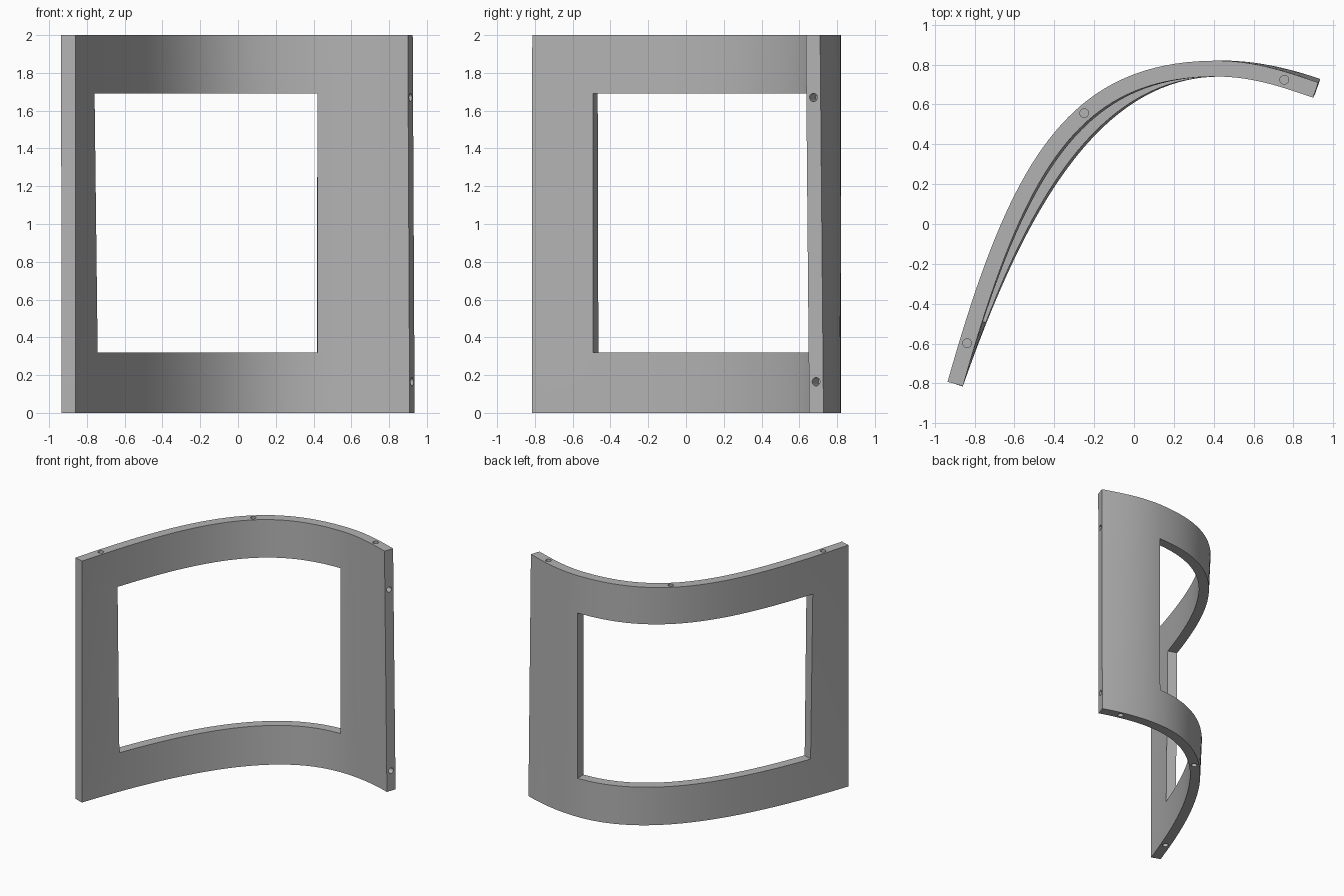
import bpy, bmesh
from mathutils import Vector, Matrix

cube = bpy.data.objects.get("Cube")
if cube:
    bpy.data.objects.remove(cube, do_unlink=True)

THICK = 0.08
LEVELS = [0, 0.32, 1.69, 2]
STEPS = [6, 36, 16]          # columns: left post, window span, right post

# Each edge curve: long bezier, short bezier, and where the left post ends
TOP = ([(-.8975, -.803), (-.587, .294), (-.31, .78), (.42, .78)],
       [(.42, .78), (.6, .78), (.762, .724), (.912, .672)], .104)
BOTTOM = ([(-.8975, -.803), (-.584, .094), (-.2, .77), (.42, .78)],
          [(.42, .78), (.59, .785), (.77, .743), (.922, .69)], .125)


def bezier(points, t):
    """Point and tangent of a cubic by repeated interpolation."""
    pts = [Vector((x, y, 0)) for x, y in points]
    while len(pts) > 2:
        pts = [a.lerp(b, t) for a, b in zip(pts, pts[1:])]
    return pts[0].lerp(pts[1], t), (pts[1] - pts[0]).normalized()


def station(curve, part, u):
    long, short, split = curve
    if part == 0:
        return bezier(long, split * u)
    if part == 1:
        return bezier(long, split + (1 - split) * u)
    return bezier(short, u)


def panel_point(part, u, z, side):
    """Point on the leaning panel; side -1 is concave, +1 convex."""
    ends = []
    for curve in (BOTTOM, TOP):
        p, d = station(curve, part, u)
        ends.append(p + Vector((-d.y, d.x, 0)) * side * THICK / 2)
    p = ends[0].lerp(ends[1], z / 2)
    p.z = z
    return p


# Curved panel with window opening
columns = [(part, i / n) for part, n in enumerate(STEPS) for i in range(n)] + [(2, 1)]
bm = bmesh.new()
grid = {(c, r, s): bm.verts.new(panel_point(*columns[c], z, s))
        for c in range(len(columns)) for r, z in enumerate(LEVELS) for s in (-1, 1)}


def solid(c, r):
    inside = 0 <= c < len(columns) - 1 and 0 <= r < len(LEVELS) - 1
    return inside and not (r == 1 and columns[c][0] == 1)


def wall(a, b):
    bm.faces.new([grid[(*a, -1)], grid[(*b, -1)], grid[(*b, 1)], grid[(*a, 1)]])


for c in range(len(columns) - 1):
    for r in range(len(LEVELS) - 1):
        if not solid(c, r):
            continue
        ring = [(c, r), (c + 1, r), (c + 1, r + 1), (c, r + 1)]
        for s in (-1, 1):
            bm.faces.new([grid[(*k, s)] for k in ring])
        for i, (dc, dr) in enumerate([(0, -1), (1, 0), (0, 1), (-1, 0)]):
            if not solid(c + dc, r + dr):
                wall(ring[i], ring[(i + 1) % 4])
bmesh.ops.delete(bm, geom=[v for v in bm.verts if not v.link_faces], context='VERTS')
bmesh.ops.recalc_face_normals(bm, faces=bm.faces)
mesh = bpy.data.meshes.new("curved_window_panel")
bm.to_mesh(mesh)
bm.free()
panel = bpy.data.objects.new("curved_window_panel", mesh)
bpy.context.collection.objects.link(panel)

grey = bpy.data.materials.new("plain grey")
grey.use_nodes = True
grey.diffuse_color = (.45, .45, .45, 1)
grey.node_tree.nodes["Principled BSDF"].inputs["Base Color"].default_value = (.45, .45, .45, 1)
mesh.materials.append(grey)

# Dowel holes in the top and bottom edges and the right-hand end
bm = bmesh.new()


def drill(center, axis):
    turn = axis.to_track_quat('Z', 'Y').to_matrix().to_4x4()
    bmesh.ops.create_cone(bm, cap_ends=True, segments=24, radius1=.022, radius2=.022,
                          depth=.2, matrix=Matrix.Translation(center) @ turn)


for part, u in [(0, .62), (1, .57), (2, .66)]:
    for z in (0, 2):
        drill(panel_point(part, u, z, 0), Vector((0, 0, 1)))
for z in (.165, 1.67):
    drill(panel_point(2, 1, z, 0), station(TOP, 2, 1)[1])
hole_mesh = bpy.data.meshes.new("dowel_hole_cutter")
bm.to_mesh(hole_mesh)
bm.free()
hole_mesh.materials.append(grey)
cutter = bpy.data.objects.new("dowel_hole_cutter", hole_mesh)
bpy.context.collection.objects.link(cutter)
cutter.hide_render = True

cut = panel.modifiers.new("dowel_holes", 'BOOLEAN')
cut.operation = 'DIFFERENCE'
cut.solver = 'EXACT'
cut.object = cutter
bpy.context.view_layer.objects.active = panel
panel.select_set(True)
bpy.ops.object.modifier_apply(modifier=cut.name)
bpy.data.objects.remove(cutter, do_unlink=True)
bpy.ops.object.shade_smooth_by_angle(angle=.5)
